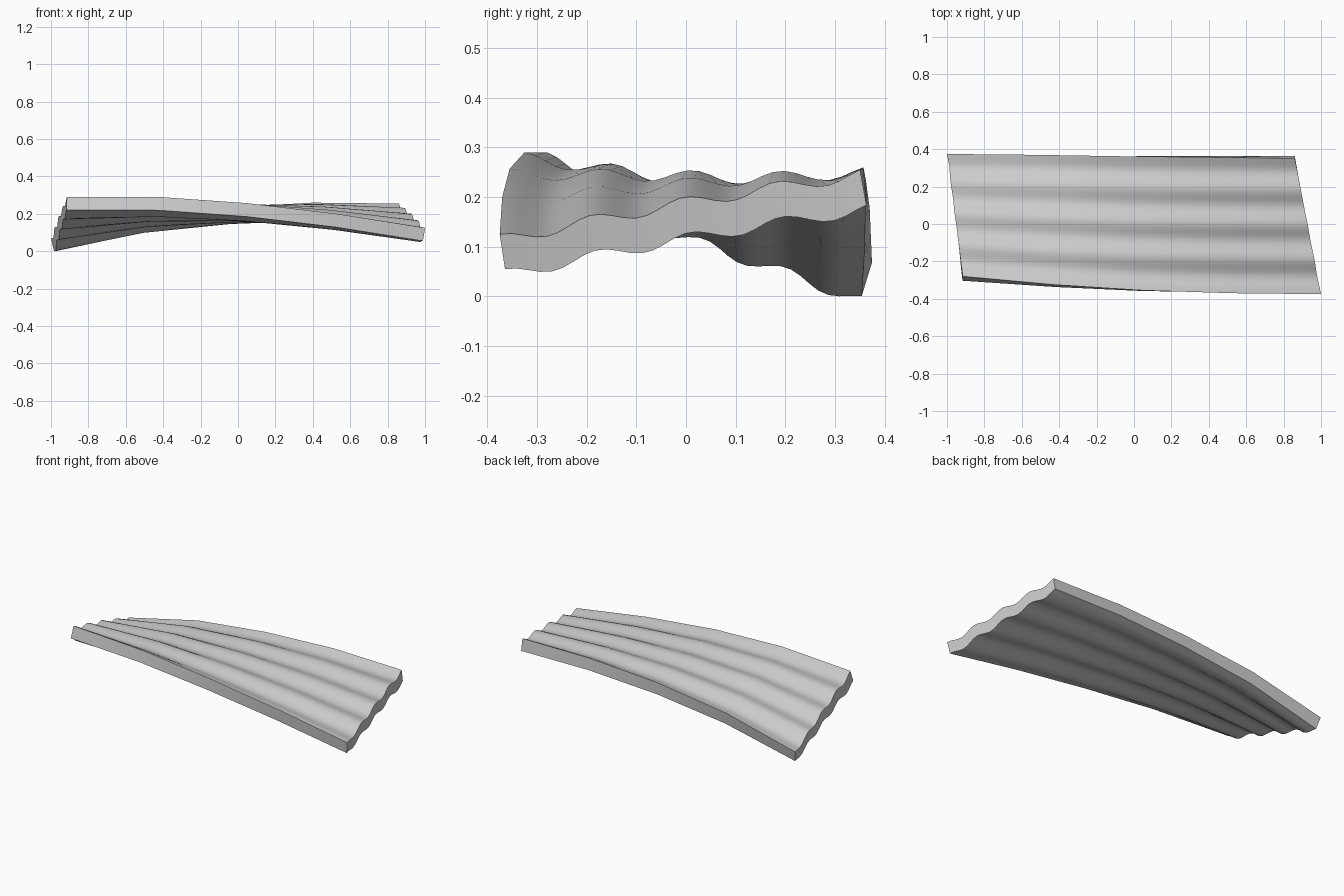
import bpy
import bmesh
import math
from mathutils import Vector

cube = bpy.data.objects.get("Cube")
if cube:
    bpy.data.objects.remove(cube, do_unlink=True)

# Long edges of the twisted sheet, from its right end to its left end
FRONT_EDGE = [(-0.915, -0.28, 0.29), (-0.42, -0.325, 0.29), (0.05, -0.355, 0.257),
              (0.53, -0.37, 0.2), (1, -0.375, 0.125)]
BACK_EDGE = [(-1, 0.375, 0.07), (-0.53, 0.37, 0.18), (-0.06, 0.362, 0.237),
             (0.4, 0.357, 0.262), (0.86, 0.35, 0.257)]
THICKNESS = 0.072
WAVES = 3.9
WAVE_HEIGHT = 0.024
COLUMNS = 32

front = [Vector(p) for p in FRONT_EDGE]
back = [Vector(p) for p in BACK_EDGE]
stations = len(front)


def chord_point(i, t):
    return front[i].lerp(back[i], t)


def surface_normal(i, t):
    along = chord_point(min(i + 1, stations - 1), t) - chord_point(max(i - 1, 0), t)
    return along.cross(back[i] - front[i]).normalized()


def corrugation(t):
    wave = 0.5 * WAVE_HEIGHT * (math.cos(math.tau * WAVES * t) - 1)
    return wave + 0.007 * math.sin(math.pi * t)


# Corrugated upper and lower skins
bm = bmesh.new()
top, bottom = [], []
for i in range(stations):
    top_row, bottom_row = [], []
    for j in range(COLUMNS + 1):
        t = j / COLUMNS
        normal = surface_normal(i, t)
        point = chord_point(i, t) + normal * corrugation(t)
        top_row.append(bm.verts.new(point))
        bottom_row.append(bm.verts.new(point - normal * THICKNESS))
    top.append(top_row)
    bottom.append(bottom_row)

for i in range(stations - 1):
    for j in range(COLUMNS):
        for skin in (top, bottom):
            bm.faces.new((skin[i][j], skin[i + 1][j], skin[i + 1][j + 1], skin[i][j + 1]))

# Long sides and corrugated ends
for j in (0, COLUMNS):
    for i in range(stations - 1):
        bm.faces.new((top[i][j], top[i + 1][j], bottom[i + 1][j], bottom[i][j]))
for i in (0, stations - 1):
    for j in range(COLUMNS):
        bm.faces.new((top[i][j], top[i][j + 1], bottom[i][j + 1], bottom[i][j]))
bmesh.ops.recalc_face_normals(bm, faces=bm.faces)

# Stand the sheet on the ground
lowest = min(v.co.z for v in bm.verts)
bmesh.ops.translate(bm, verts=bm.verts, vec=(0, 0, -lowest))

mesh = bpy.data.meshes.new("corrugated_sheet")
bm.to_mesh(mesh)
bm.free()
sheet = bpy.data.objects.new("corrugated_sheet", mesh)
bpy.context.collection.objects.link(sheet)

# Plain grey finish
grey = bpy.data.materials.new("light_grey")
grey.use_nodes = True
colour = (0.6, 0.6, 0.6, 1)
grey.diffuse_color = colour
grey.node_tree.nodes["Principled BSDF"].inputs["Base Color"].default_value = colour
mesh.materials.append(grey)

bpy.ops.object.select_all(action='DESELECT')
sheet.select_set(True)
bpy.context.view_layer.objects.active = sheet
bpy.ops.object.shade_smooth_by_angle(angle=math.radians(40))
